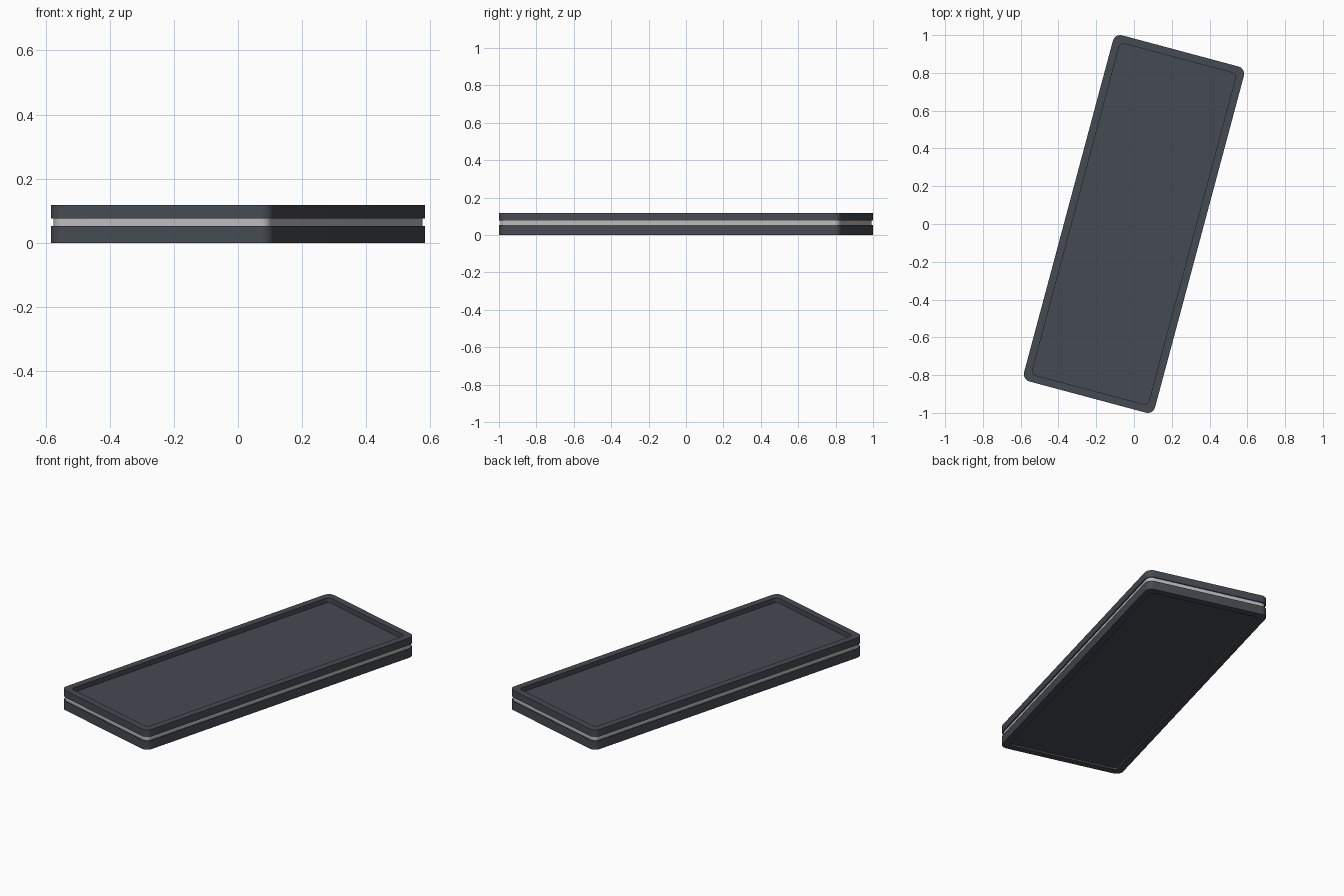
import bpy, bmesh, math

if "Cube" in bpy.data.objects:
    bpy.data.objects.remove(bpy.data.objects["Cube"])

TILT = math.radians(-15)
HALF_W, HALF_L, RADIUS = 0.359, 0.9485, 0.04


def material(name, colour):
    m = bpy.data.materials.new(name)
    m.diffuse_color = colour
    m.use_nodes = True
    m.node_tree.nodes["Principled BSDF"].inputs["Base Color"].default_value = m.diffuse_color
    return m


def outline(inset, steps=8):
    # Rounded rectangle, shrunk by inset
    r = max(RADIUS - inset, 0.022)
    w, l = HALF_W - inset - r, HALF_L - inset - r
    pts = []
    for k, (sx, sy) in enumerate([(1, 1), (-1, 1), (-1, -1), (1, -1)]):
        for i in range(steps + 1):
            a = math.pi / 2 * (k + i / steps)
            pts.append((sx * w + r * math.cos(a), sy * l + r * math.sin(a)))
    return pts


def slab(name, profile, mat):
    # Stack rounded outlines along (inset, z) steps and cap both ends
    bm = bmesh.new()
    rings = [[bm.verts.new((x, y, z)) for x, y in outline(inset)] for inset, z in profile]
    n = len(rings[0])
    for a, b in zip(rings, rings[1:]):
        for i in range(n):
            j = (i + 1) % n
            bm.faces.new((a[i], a[j], b[j], b[i]))
    bm.faces.new(rings[0][::-1])
    bm.faces.new(rings[-1])
    bmesh.ops.recalc_face_normals(bm, faces=bm.faces)
    me = bpy.data.meshes.new(name)
    bm.to_mesh(me)
    bm.free()
    ob = bpy.data.objects.new(name, me)
    bpy.context.collection.objects.link(ob)
    me.materials.append(mat)
    ob.rotation_euler.z = TILT
    bpy.context.view_layer.objects.active = ob
    ob.select_set(True)
    bpy.ops.object.shade_smooth_by_angle(angle=math.radians(30))
    ob.select_set(False)


dark = material("dark_shell", (0.06, 0.07, 0.085, 1))
silver = material("silver_band", (0.5, 0.5, 0.5, 1))

# Lower shell with a shallow recess underneath
slab("lower_shell", [(0.04, 0.01), (0.04, 0), (0, 0), (0, 0.052)], dark)
# Slightly inset metal band
slab("middle_band", [(0.007, 0.052), (0.007, 0.076)], silver)
# Upper shell with a raised rim around the recessed panel
slab("upper_shell", [(0, 0.076), (0, 0.118), (0.04, 0.118), (0.04, 0.09)], dark)
